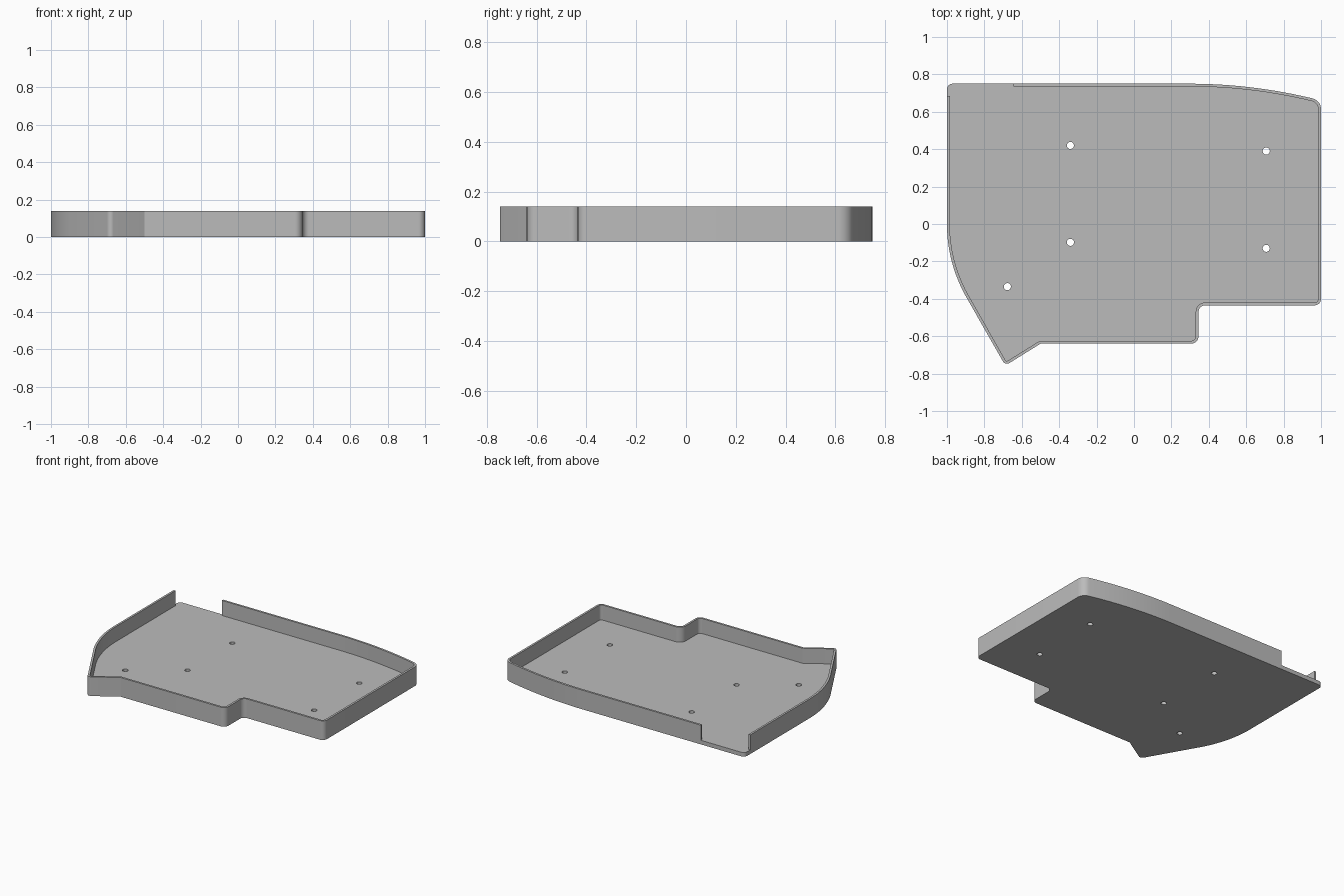
import bpy, bmesh, math
from mathutils import Vector

cube = bpy.data.objects.get("Cube")
if cube:
    bpy.data.objects.remove(cube)

HEIGHT, FLOOR, WALL = 0.14, 0.03, 0.015

grey = bpy.data.materials.new("matte_grey")
grey.use_nodes = True
colour = (0.5, 0.5, 0.5, 1)
grey.diffuse_color = colour
grey.node_tree.nodes["Principled BSDF"].inputs["Base Color"].default_value = colour


def fillet(before, corner, after, radius, steps):
    """Points of a round corner between two straight sides."""
    if radius == 0:
        return [corner]
    a, b = (before - corner).normalized(), (after - corner).normalized()
    half = a.angle(b) / 2
    centre = corner + (a + b).normalized() * radius / math.sin(half)
    start = corner + a * radius / math.tan(half) - centre
    end = corner + b * radius / math.tan(half) - centre
    sweep = start.angle_signed(end)  # clockwise positive
    points = []
    for i in range(steps + 1):
        t = -sweep * i / steps
        points.append(centre + Vector((start.x * math.cos(t) - start.y * math.sin(t),
                                       start.x * math.sin(t) + start.y * math.cos(t))))
    return points


def offset_inward(path, distance):
    """Parallel copy of an open clockwise path."""
    result = []
    for i, p in enumerate(path):
        d1 = (p - path[i - 1]).normalized() if i else None
        d2 = (path[i + 1] - p).normalized() if i < len(path) - 1 else d1
        d1 = d1 or d2
        n1, n2 = Vector((d1.y, -d1.x)), Vector((d2.y, -d2.x))
        n = (n1 + n2).normalized()
        result.append(p + n * distance / n.dot(n1))
    return result


def slab(name, loops, bottom, top):
    """Extrude filled outlines (the later ones are holes) between two heights."""
    curve = bpy.data.curves.new(name, "CURVE")
    curve.dimensions, curve.fill_mode = "2D", "BOTH"
    curve.extrude = (top - bottom) / 2
    for loop in loops:
        spline = curve.splines.new("POLY")
        spline.points.add(len(loop) - 1)
        for point, p in zip(spline.points, loop):
            point.co = (p.x, p.y, 0, 1)
        spline.use_cyclic_u = True
    temp = bpy.data.objects.new(name + "_outline", curve)
    bpy.context.collection.objects.link(temp)
    bpy.context.view_layer.update()
    mesh = bpy.data.meshes.new_from_object(
        temp.evaluated_get(bpy.context.evaluated_depsgraph_get()))
    bpy.data.objects.remove(temp)
    bm = bmesh.new()
    bm.from_mesh(mesh)
    bmesh.ops.remove_doubles(bm, verts=bm.verts, dist=0.0001)
    bmesh.ops.translate(bm, verts=bm.verts, vec=(0, 0, (top + bottom) / 2))
    bmesh.ops.recalc_face_normals(bm, faces=bm.faces)
    bm.to_mesh(mesh)
    bm.free()
    mesh.name = name
    mesh.materials.clear()
    mesh.materials.append(grey)
    obj = bpy.data.objects.new(name, mesh)
    bpy.context.collection.objects.link(obj)
    bpy.ops.object.select_all(action="DESELECT")
    obj.select_set(True)
    bpy.context.view_layer.objects.active = obj
    bpy.ops.object.shade_smooth_by_angle(angle=math.radians(30))
    return obj


# Clockwise outline: gently bowed back edge, then rounded corners (x, y, radius)
path = [Vector((-0.645, 0.75))]
for i in range(25):
    t = i / 24
    path.append(Vector((0.3 + 0.64 * t, 0.75 - 0.075 * t * t)))
corners = [(1, 0.661, 0.06), (1, -0.435, 0.035), (0.345, -0.435, 0.035),
           (0.345, -0.64, 0.04), (-0.5, -0.64, 0), (-0.688, -0.757, 0.025),
           (-1, -0.21, 0.79)]
knots = [path[-1]] + [Vector(c[:2]) for c in corners] + [Vector((-1, 0.685))]
for i, (x, y, r) in enumerate(corners, 1):
    path += fillet(knots[i - 1], knots[i], knots[i + 1], r, 24 if r > 0.1 else 10)
path.append(knots[-1])
path = [p for i, p in enumerate(path) if i == 0 or (p - path[i - 1]).length > 0.0005]

# Floor plate with its open back corner and screw holes
back_corner = fillet(path[-1], Vector((-1, 0.75)), path[0], 0.03, 10)
holes = []
for x, y in [(-0.34, 0.42), (0.707, 0.39), (-0.34, -0.098),
             (0.707, -0.13), (-0.677, -0.335)]:
    holes.append([Vector((x + 0.019 * math.cos(a), y + 0.019 * math.sin(a)))
                  for a in (math.tau * k / 32 for k in range(32))])
slab("floor_plate", [path + back_corner] + holes, 0, FLOOR)

# Thin rim wall, open at the back corner
slab("rim_wall", [path + offset_inward(path, WALL)[::-1]], FLOOR, HEIGHT)
